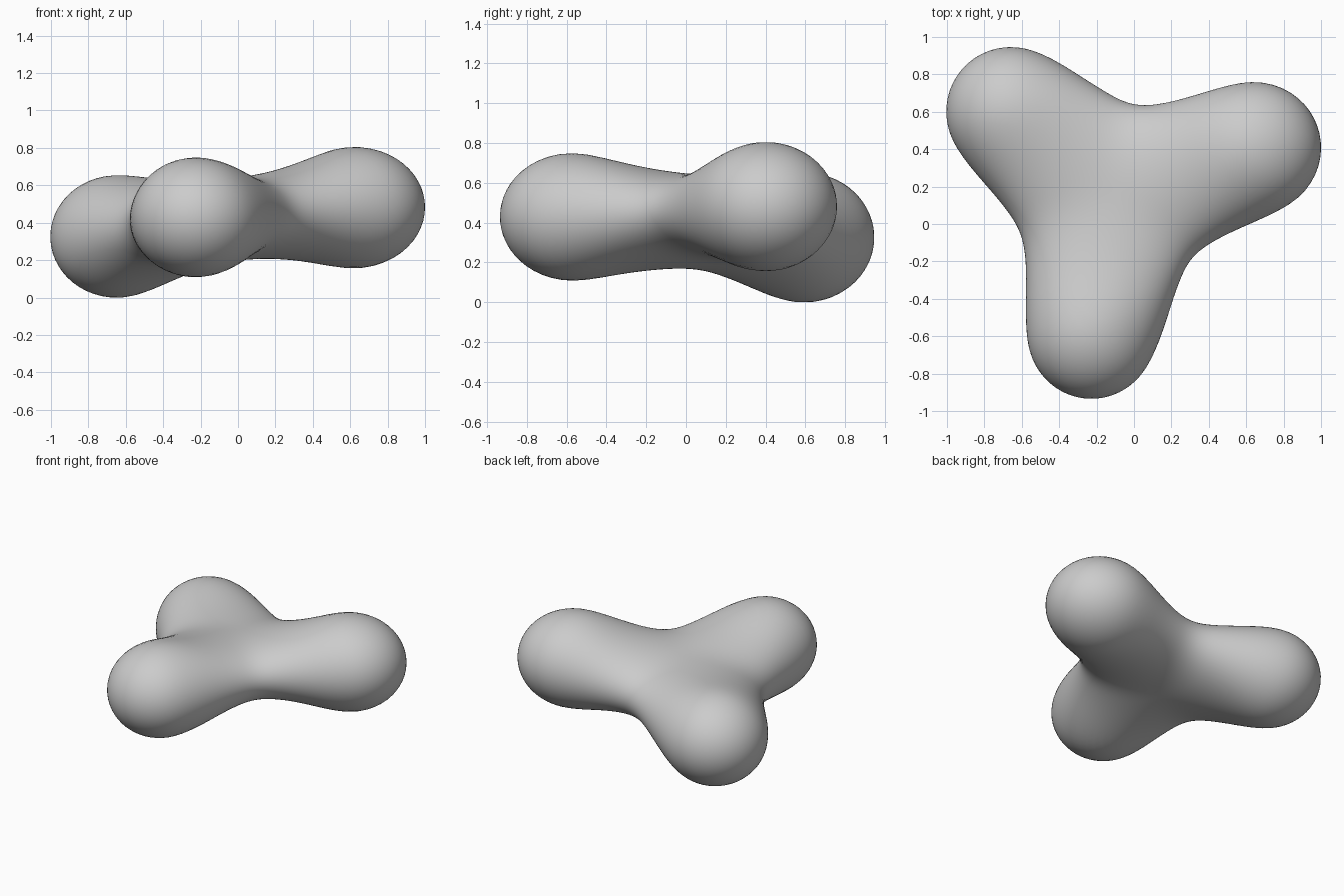
import bpy, bmesh
from mathutils import Vector

cube = bpy.data.objects.get("Cube")
if cube:
    bpy.data.objects.remove(cube, do_unlink=True)

# Blended balls: centre, squared reach, height ratio, weight
HUB = Vector((-0.10, 0.18, 0.40))
BALLS = [(Vector((-0.668, 0.609, 0.315)), 1.69, 0.93, 1.0),    # back right lobe
         (Vector((0.654, 0.408, 0.473)), 1.86, 0.90, 1.0),     # back left lobe
         (Vector((-0.228, -0.602, 0.42)), 1.72, 0.92, 1.0),    # front lobe
         (Vector((-0.52, 0.48, 0.33)), 0.45, 1.0, 0.07),       # back right arm
         (Vector((0.38, 0.34, 0.45)), 0.40, 1.0, 0.08),        # back left arm
         (Vector((-0.21, -0.35, 0.41)), 0.40, 1.0, 0.07),      # front arm
         (HUB, 0.60, 1.0, 0.08)]                               # middle
LEVEL = 0.819


def density(p):
    """Soft falloff of all balls added together."""
    total = 0.0
    for centre, reach_sq, height, weight in BALLS:
        d = p - centre
        d.z /= height
        total += weight * max(0.0, 1 - d.length_squared / reach_sq) ** 3
    return total


def surface_point(direction):
    """Point where a ray from the hub leaves the blended body."""
    near, far = 0.0, 1.6
    for _ in range(22):
        mid = (near + far) / 2
        if density(HUB + direction * mid) > LEVEL:
            near = mid
        else:
            far = mid
    return HUB + direction * near


# Sphere pushed out to the blended surface
bm = bmesh.new()
bmesh.ops.create_icosphere(bm, subdivisions=6, radius=1.0)
for v in bm.verts:
    v.co = surface_point(v.co.normalized())
for f in bm.faces:
    f.smooth = True

# Rest on the ground
lowest = min(v.co.z for v in bm.verts)
bmesh.ops.translate(bm, verts=bm.verts, vec=(0, 0, -lowest))

mesh = bpy.data.meshes.new("three_lobed_body")
bm.to_mesh(mesh)
bm.free()
body = bpy.data.objects.new("three_lobed_body", mesh)
bpy.context.collection.objects.link(body)

# Plain grey
grey = bpy.data.materials.new("plain_grey")
grey.use_nodes = True
colour = (0.6, 0.6, 0.6, 1.0)
grey.diffuse_color = colour
grey.node_tree.nodes["Principled BSDF"].inputs["Base Color"].default_value = colour
mesh.materials.append(grey)
